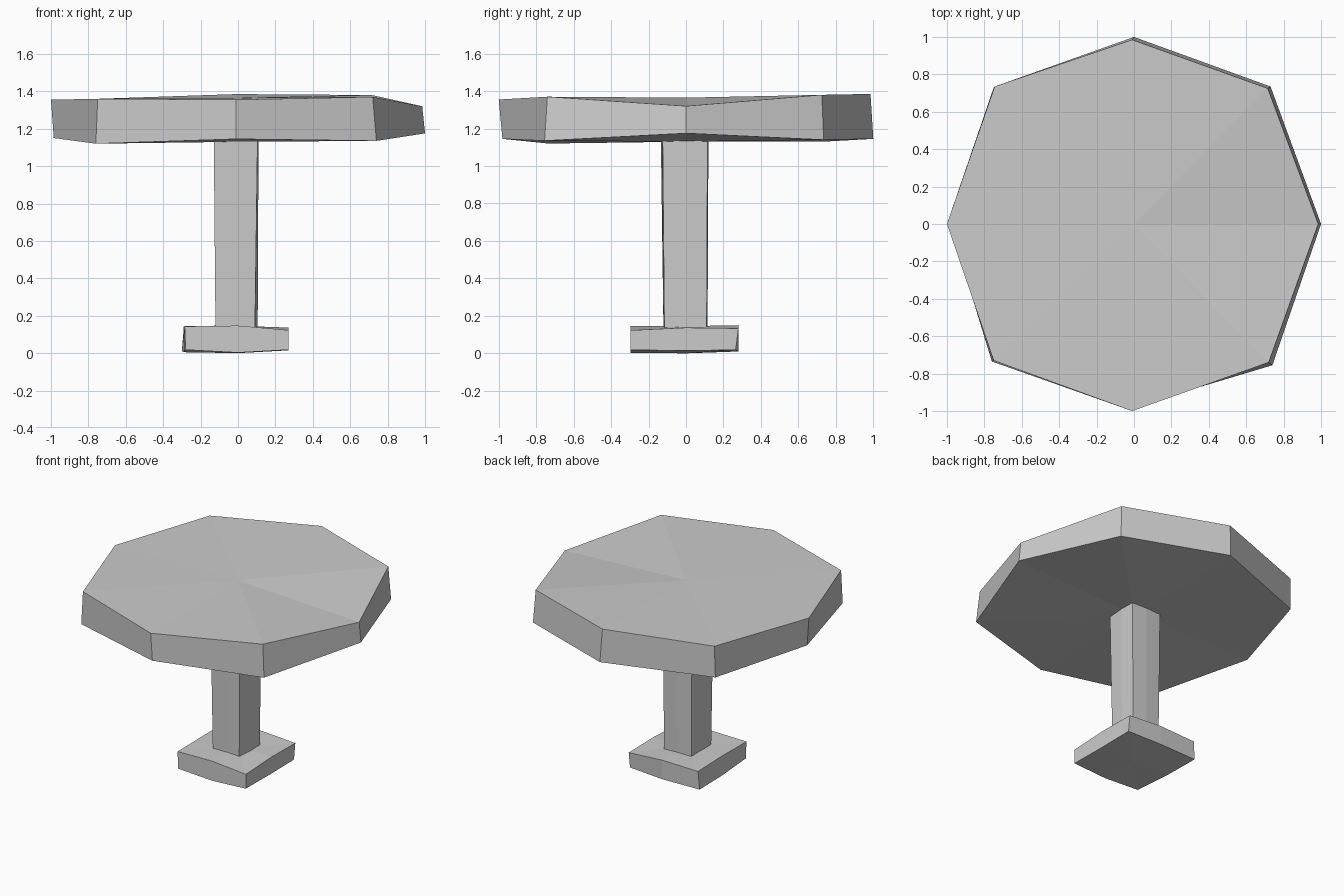
import bpy, bmesh

if "Cube" in bpy.data.objects:
    bpy.data.objects.remove(bpy.data.objects["Cube"])


def eight_sided_part(name, bottom, top, bottom_mid, top_mid):
    """Join two rings of eight points with walls, cap each ring with a fan."""
    bm = bmesh.new()
    low = [bm.verts.new(p) for p in bottom]
    high = [bm.verts.new(p) for p in top]
    low_mid = bm.verts.new((0, 0, bottom_mid))
    high_mid = bm.verts.new((0, 0, top_mid))
    for i in range(8):
        j = (i + 1) % 8
        bm.faces.new((low[i], low[j], high[j], high[i]))
        bm.faces.new((low[j], low[i], low_mid))
        bm.faces.new((high[i], high[j], high_mid))
    bmesh.ops.recalc_face_normals(bm, faces=bm.faces)
    mesh = bpy.data.meshes.new(name)
    bm.to_mesh(mesh)
    bm.free()
    obj = bpy.data.objects.new(name, mesh)
    bpy.context.collection.objects.link(obj)
    return obj


def at_heights(outline, heights):
    return [(x, y, z) for (x, y), z in zip(outline, heights)]


# Rings run anticlockwise: right, back right, back, ... front right

# Slightly uneven octagonal table top
top_low = [(1, 0), (.73, .735), (0, 1), (-.75, .73),
           (-.985, 0), (-.76, -.735), (-.01, -.98), (.74, -.755)]
top_high = [(.985, 0), (.715, .725), (-.01, .985), (-.745, .735),
            (-1, 0), (-.75, -.73), (-.01, -1), (.72, -.74)]
eight_sided_part(
    "table_top",
    at_heights(top_low, [1.175, 1.14, 1.145, 1.13, 1.15, 1.12, 1.145, 1.135]),
    at_heights(top_high, [1.32, 1.38, 1.385, 1.36, 1.355, 1.36, 1.355, 1.37]),
    1.13, 1.365)

# Square column with a faint crease down each side
column_low = [(.105, 0), (.1, .11), (-.01, .115), (-.12, .11),
              (-.12, 0), (-.12, -.12), (-.01, -.12), (.09, -.115)]
column_high = [(.11, 0), (.11, .115), (-.01, .12), (-.13, .115),
               (-.13, 0), (-.13, -.135), (-.01, -.13), (.105, -.125)]
eight_sided_part(
    "column",
    at_heights(column_low, [.1] * 8),
    at_heights(column_high, [1.2] * 8),
    .1, 1.2)

# Uneven square foot
foot_low = [(.27, 0), (.27, .265), (0, .28), (-.3, .27),
            (-.29, 0), (-.28, -.295), (0, -.295), (.27, -.295)]
foot_high = [(.27, 0), (.27, .28), (0, .28), (-.29, .275),
             (-.285, 0), (-.285, -.295), (0, -.295), (.27, -.295)]
eight_sided_part(
    "foot",
    at_heights(foot_low, [.015, .018, .01, .01, .005, .018, .003, .018]),
    at_heights(foot_high, [.137, .133, .15, .142, .145, .143, .147, .123]),
    0, .145)
